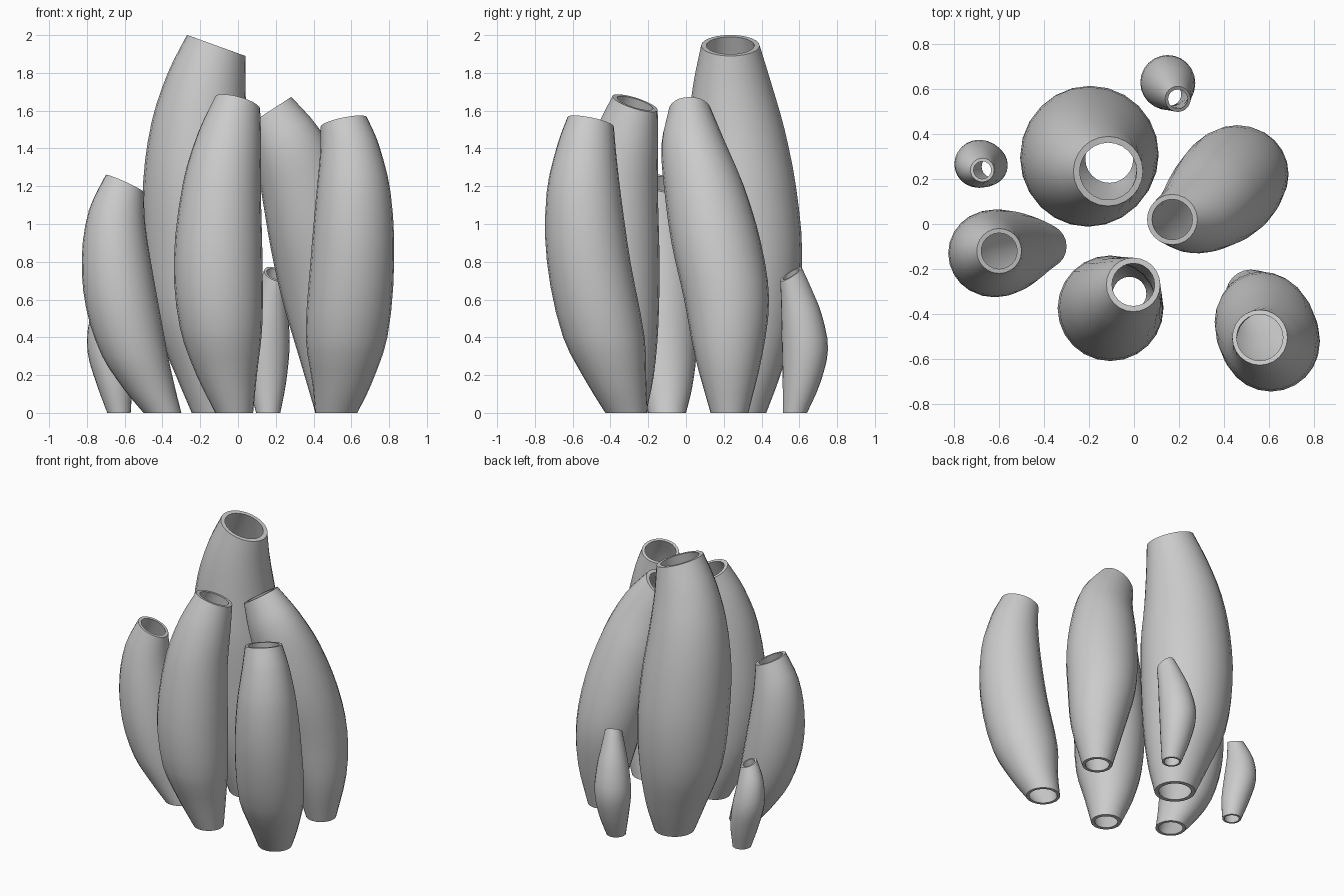
import bpy, bmesh, math

if "Cube" in bpy.data.objects:
    bpy.data.objects.remove(bpy.data.objects["Cube"])

SIDES = 24


def resample(pts, sub=3):
    """Smooth curve through (z, x, y, radius) stations, parametrised by height."""
    n = len(pts)
    tan = []
    for i in range(n):
        a, b = pts[max(i - 1, 0)], pts[min(i + 1, n - 1)]
        tan.append([(b[k] - a[k]) / (b[0] - a[0]) for k in range(4)])
    out = []
    for i in range(n - 1):
        p, q = pts[i], pts[i + 1]
        h = q[0] - p[0]
        for s in range(sub):
            t = s / sub
            out.append([(2*t**3 - 3*t*t + 1) * p[k] + (t**3 - 2*t*t + t) * h * tan[i][k]
                        + (3*t*t - 2*t**3) * q[k] + (t**3 - t*t) * h * tan[i + 1][k]
                        for k in range(4)])
    out.append(list(pts[-1]))
    return out


def tube(name, pts, slope, wall):
    """Hollow bulging tube, open at both ends, with a slanted mouth."""
    rings = resample(pts)
    top = pts[-1][0]
    bm = bmesh.new()

    def ring(st, inset):
        z, x, y, r = st
        w = (z / top) ** 3
        r -= inset
        vs = []
        for k in range(SIDES):
            a = 2 * math.pi * k / SIDES
            dx, dy = r * math.cos(a), r * math.sin(a)
            vs.append(bm.verts.new((x + dx, y + dy, z + w * (slope[0]*dx + slope[1]*dy))))
        return vs

    # outer wall going up, inner wall coming back down, closed at the base
    loops = [ring(s, 0) for s in rings] + [ring(s, wall) for s in reversed(rings)]
    for i, lo in enumerate(loops):
        hi = loops[(i + 1) % len(loops)]
        for k in range(SIDES):
            j = (k + 1) % SIDES
            bm.faces.new((lo[k], lo[j], hi[j], hi[k]))
    bmesh.ops.recalc_face_normals(bm, faces=bm.faces)
    me = bpy.data.meshes.new(name)
    bm.to_mesh(me)
    bm.free()
    ob = bpy.data.objects.new(name, me)
    bpy.context.collection.objects.link(ob)
    bpy.ops.object.select_all(action='DESELECT')
    ob.select_set(True)
    bpy.context.view_layer.objects.active = ob
    bpy.ops.object.shade_smooth_by_angle(angle=math.radians(40))


# tallest tube, back centre
tube("tall_tube", [(0, -.11, .29, .135), (.2, -.13, .3, .2), (.5, -.175, .31, .275),
                   (.85, -.195, .31, .305), (1.2, -.205, .285, .297), (1.5, -.2, .265, .257),
                   (1.75, -.165, .245, .205), (1.945, -.115, .235, .155)], (-.36, 0), .028)
# front centre tube
tube("front_tube", [(0, -.02, -.31, .1), (.2, -.06, -.33, .16), (.45, -.09, -.365, .218),
                    (.8, -.105, -.375, .235), (1.2, -.085, -.355, .206), (1.45, -.045, -.315, .168),
                    (1.64, -.003, -.27, .12)], (-.25, -.3), .025)
# leaning tube, back right
tube("leaning_tube", [(0, .51, .23, .1), (.3, .5, .225, .178), (.6, .46, .215, .225),
                      (.9, .41, .16, .237), (1.2, .34, .095, .212), (1.42, .265, .04, .17),
                      (1.6, .17, .02, .112)], (.65, 0), .022)
# front right tube
tube("right_tube", [(0, .52, -.315, .112), (.15, .55, -.365, .155), (.4, .575, -.435, .216),
                    (.8, .605, -.515, .222), (1.15, .61, -.54, .198), (1.4, .59, -.525, .155),
                    (1.54, .56, -.505, .123)], (.2, -.2), .02)
# left tube
tube("left_tube", [(0, -.4, -.1, .1), (.12, -.465, -.105, .135), (.3, -.545, -.12, .175),
                   (.55, -.61, -.13, .195), (.8, -.642, -.13, .185), (1.03, -.64, -.125, .15),
                   (1.215, -.6, -.12, .1)], (-.45, -.1), .02)
# small tube, back left
tube("small_left_tube", [(0, -.63, .255, .062), (.15, -.655, .262, .093), (.32, -.69, .268, .107),
                         (.48, -.698, .258, .088), (.61, -.675, .24, .053)], (-.3, -.3), .014)
# small tube, back right
tube("small_back_tube", [(0, .16, .577, .064), (.15, .155, .61, .098), (.33, .15, .63, .122),
                         (.5, .162, .612, .107), (.63, .178, .583, .08), (.735, .195, .556, .057)],
     (-.3, .6), .014)
